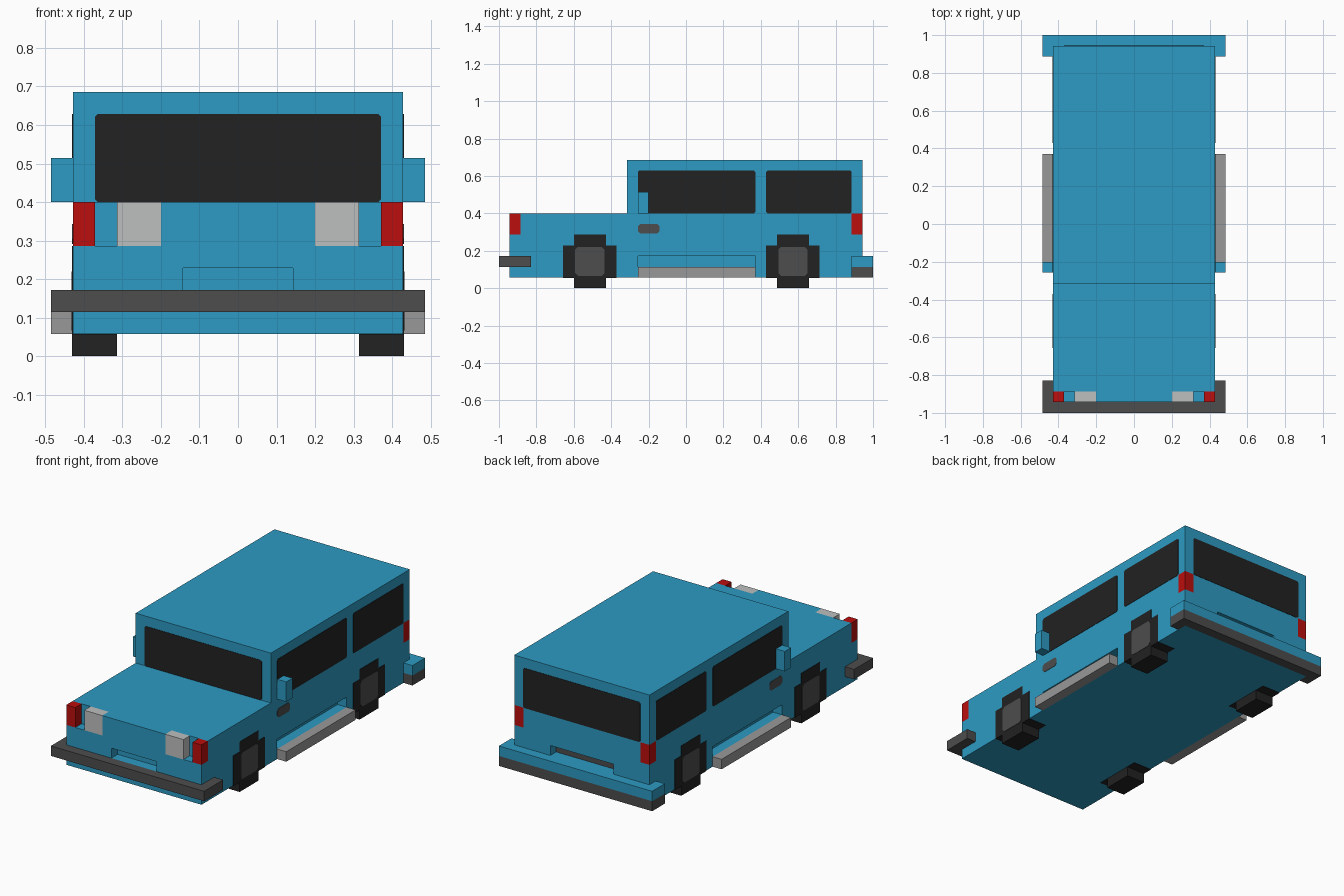
import bpy, bmesh
from mathutils import Vector

if "Cube" in bpy.data.objects:
    bpy.data.objects.remove(bpy.data.objects["Cube"], do_unlink=True)

U = 2 / 35          # block size: the car is 35 blocks long
HW = 7.5 * U        # half width of the body


def Y(n):
    """Length position, in blocks from the nose."""
    return -1 + n * U


def material(name, srgb):
    col = []
    for i in (0, 2, 4):
        c = int(srgb[i:i + 2], 16) / 255
        col.append(c / 12.92 if c <= 0.04045 else ((c + 0.055) / 1.055) ** 2.4)
    m = bpy.data.materials.new(name)
    m.use_nodes = True
    m.diffuse_color = (*col, 1)
    bsdf = m.node_tree.nodes["Principled BSDF"]
    bsdf.inputs["Base Color"].default_value = (*col, 1)
    return m


BLUE = material("body_blue", "2D9BC3")
BLACK = material("black", "222222")
DARK = material("dark_grey", "4D4D4D")
GREY = material("step_grey", "999999")
WHITE = material("headlamp_white", "BEC0BF")
RED = material("lamp_red", "BB0E0E")


def finish(bm, name, mat):
    bmesh.ops.recalc_face_normals(bm, faces=bm.faces[:])
    me = bpy.data.meshes.new(name)
    bm.to_mesh(me)
    bm.free()
    ob = bpy.data.objects.new(name, me)
    bpy.context.collection.objects.link(ob)
    if mat:
        me.materials.append(mat)
    return ob


def box(name, mat, x, y, z):
    bm = bmesh.new()
    bmesh.ops.create_cube(bm, size=1)
    for v in bm.verts:
        v.co = [a + (b - a) * (c + 0.5) for (a, b), c in zip((x, y, z), v.co)]
    return finish(bm, name, mat)


def prism(name, mat, pts, axis, a, b):
    """Extrude a 2D outline along x (points are y, z) or y (points are x, z)."""
    bm = bmesh.new()
    vs = [bm.verts.new((a, p, q) if axis == "x" else (p, a, q)) for p, q in pts]
    face = bm.faces.new(vs)
    ext = bmesh.ops.extrude_face_region(bm, geom=[face])["geom"]
    step = Vector((b - a, 0, 0)) if axis == "x" else Vector((0, b - a, 0))
    bmesh.ops.translate(bm, vec=step,
                        verts=[g for g in ext if isinstance(g, bmesh.types.BMVert)])
    return finish(bm, name, mat)


def chamfered(p0, p1, z0, z1, c=0.008):
    return [(p0 + c, z0), (p1 - c, z0), (p1, z0 + c), (p1, z1 - c),
            (p1 - c, z1), (p0 + c, z1), (p0, z1 - c), (p0, z0 + c)]


def span(s, a, b):
    return tuple(sorted((s * a, s * b)))


# Body: side profile with bonnet and cabin
body = prism("body", BLUE, [(Y(1), U), (Y(34), U), (Y(34), 12 * U), (Y(12), 12 * U),
                            (Y(12), 7 * U), (Y(1), 7 * U)], "x", -HW, HW)

# Pockets for lamps, sills and number plates
cutters = [box("cut_front_plate", None, (-2.5 * U, 2.5 * U), (-1.1, Y(2)), (3 * U, 4 * U)),
           box("cut_rear_plate", None, (-3.5 * U, 3.5 * U), (Y(33), 1.1), (3 * U, 4 * U))]
for s in (1, -1):
    cutters += [
        box("cut_front_lamps", None, span(s, 3.5 * U, 0.6), (-1.1, Y(2)), (5 * U, 7 * U + 0.1)),
        box("cut_rear_lamp", None, span(s, 6.5 * U, 0.6), (Y(33), 1.1), (5 * U, 7 * U)),
        box("cut_sill", None, span(s, 6.5 * U, 0.6), (Y(13), Y(24)), (2 * U, 3 * U))]
for c in cutters:
    c.hide_render = True
    mod = body.modifiers.new(c.name, "BOOLEAN")
    mod.operation = "DIFFERENCE"
    mod.solver = "EXACT"
    mod.object = c
bpy.context.view_layer.update()
cut = bpy.data.meshes.new_from_object(
    body.evaluated_get(bpy.context.evaluated_depsgraph_get()))
body.modifiers.clear()
body.data = cut
cut.materials.clear()
cut.materials.append(BLUE)
for p in cut.polygons:
    p.material_index = 0
for c in cutters:
    bpy.data.objects.remove(c, do_unlink=True)

# Bumpers
W = 8.5 * U
box("front_bumper", DARK, (-W, W), (Y(0), Y(1)), (2 * U, 3 * U))
box("rear_bumper_lower", DARK, (-W, W), (Y(34), Y(35)), (U, 2 * U))
box("rear_bumper_upper", BLUE, (-W, W), (Y(34), Y(35)), (2 * U, 3 * U))
box("rear_plate", DARK, (-3.5 * U, 3.5 * U), (Y(33), Y(33) + 0.004), (3 * U, 4 * U))

# Front and rear windows
T = 0.002
glass = chamfered(-6.5 * U, 6.5 * U, 7 * U, 11 * U)
prism("windscreen", BLACK, glass, "y", Y(12) - T, Y(12))
prism("rear_window", BLACK, glass, "y", Y(34), Y(34) + T)

for s, side in ((1, "left"), (-1, "right")):
    # Bumper ends
    out = span(s, HW, W)
    box(f"{side}_front_bumper_end", DARK, out, (Y(1), Y(3)), (2 * U, 3 * U))
    box(f"{side}_rear_bumper_end_lower", DARK, out, (Y(33), Y(34)), (U, 2 * U))
    box(f"{side}_rear_bumper_end_upper", BLUE, out, (Y(33), Y(34)), (2 * U, 3 * U))
    # Lamps
    lamp_z = (5 * U, 7 * U)
    box(f"{side}_headlamp", WHITE, span(s, 3.5 * U, 5.5 * U), (Y(1), Y(2)), lamp_z)
    box(f"{side}_front_marker", RED, span(s, 6.5 * U, HW), (Y(1), Y(2)), lamp_z)
    box(f"{side}_tail_lamp", RED, span(s, 6.5 * U, HW), (Y(33), Y(34)), lamp_z)
    # Step and mirror
    box(f"{side}_step", GREY, out, (Y(13), Y(24)), (U, 2 * U))
    box(f"{side}_mirror", BLUE, out, (Y(13), Y(14)), (7 * U, 9 * U))
    # Side windows and door handle
    a, b = s * HW, s * (HW + T)
    prism(f"{side}_front_window", BLACK,
          chamfered(Y(13), Y(24), 7 * U, 11 * U), "x", a, b)
    prism(f"{side}_back_window", BLACK,
          chamfered(Y(25), Y(33), 7 * U, 11 * U), "x", a, b)
    prism(f"{side}_door_handle", DARK,
          chamfered(Y(13), Y(15), 5.1 * U, 6 * U, 0.012), "x", a, b)
    # Wheels: stepped cross outline with a hub plate
    for n, end in ((8.5, "front"), (27.5, "rear")):
        c, r, q = Y(n), 2.5 * U, 1.5 * U
        lo, hi = U - T, 4 * U
        outline = [(c - q, 0), (c + q, 0), (c + q, lo), (c + r, lo), (c + r, hi),
                   (c + q, hi), (c + q, 5 * U), (c - q, 5 * U), (c - q, hi),
                   (c - r, hi), (c - r, lo), (c - q, lo)]
        prism(f"{side}_{end}_wheel", BLACK, outline, "x", s * 5.5 * U, b)
        prism(f"{side}_{end}_hub", DARK,
              chamfered(c - 0.078, c + 0.078, 0.066, 0.22, 0.014), "x", b, b + s * T)
